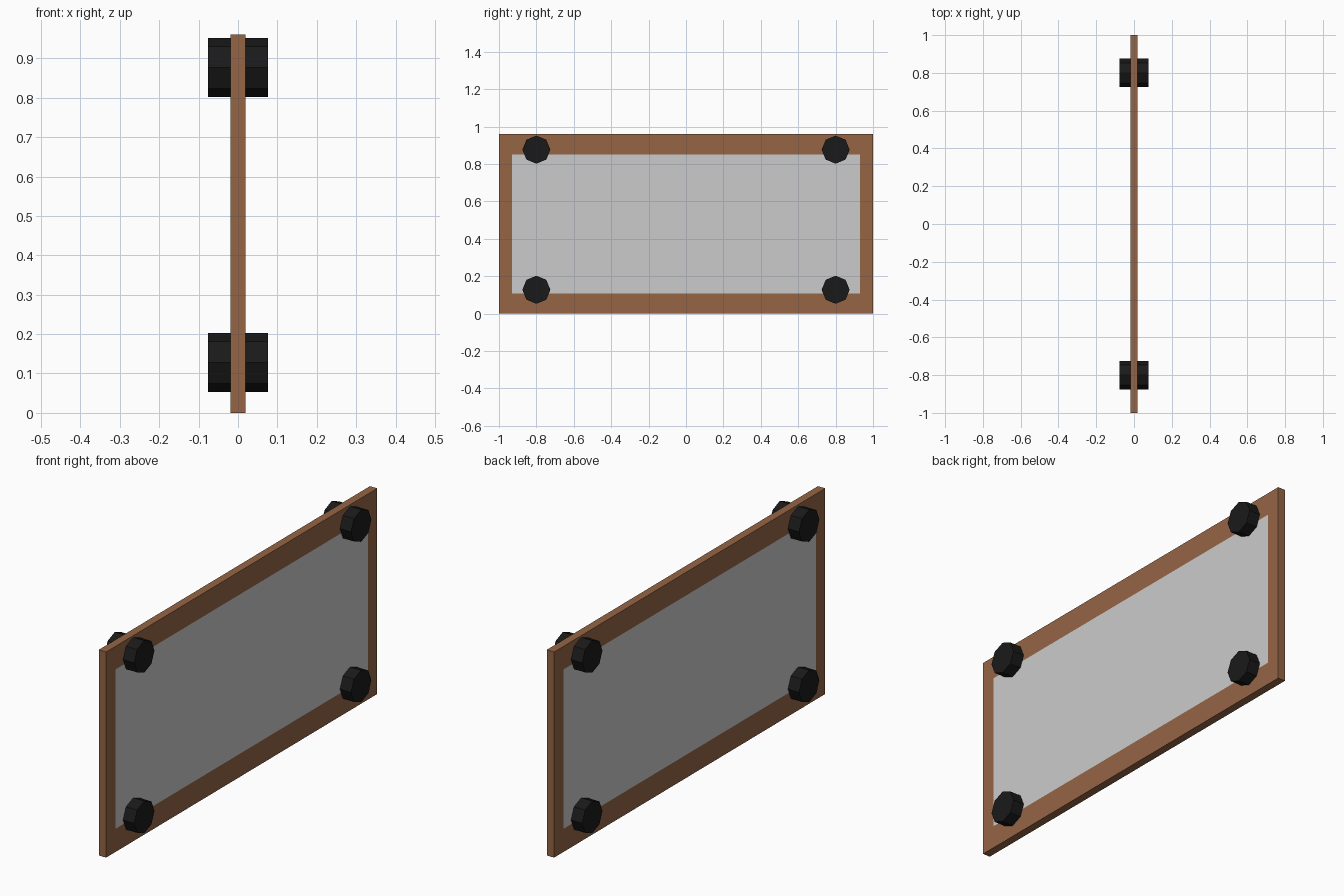
import bpy, bmesh, math
from mathutils import Matrix

if "Cube" in bpy.data.objects:
    bpy.data.objects.remove(bpy.data.objects["Cube"])

HALF_Y, HEIGHT, THICK = 1.0, 0.96, 0.038
INNER_Y, INNER_Z = 0.93, 0.372      # half sizes of the panel opening
MID_Z = HEIGHT / 2


def material(name, colour):
    mat = bpy.data.materials.new(name)
    mat.diffuse_color = (*colour, 1)
    mat.use_nodes = True
    mat.node_tree.nodes["Principled BSDF"].inputs["Base Color"].default_value = mat.diffuse_color
    return mat


def add_object(name, bm, mat=None):
    mesh = bpy.data.meshes.new(name)
    bmesh.ops.recalc_face_normals(bm, faces=bm.faces)
    bm.to_mesh(mesh)
    bm.free()
    if mat:
        mesh.materials.append(mat)
    obj = bpy.data.objects.new(name, mesh)
    bpy.context.collection.objects.link(obj)
    return obj


def box(size_x, size_y, size_z):
    bm = bmesh.new()
    bmesh.ops.create_cube(bm, size=1, matrix=Matrix.Translation((0, 0, MID_Z))
                          @ Matrix.Diagonal((size_x, size_y, size_z, 1)))
    return bm


brown = material("brown_wood", (0.30, 0.13, 0.06))
black = material("black_rubber", (0.01, 0.01, 0.01))

# Wooden frame: a slab with a rectangular opening cut through its thickness
bm = box(THICK, 2 * HALF_Y, HEIGHT)
sides = [f for f in bm.faces if abs(f.normal.x) > 0.9]
bmesh.ops.inset_individual(bm, faces=sides, thickness=0.05)
for face in sides:
    for v in face.verts:
        v.co.y = math.copysign(INNER_Y, v.co.y)
        v.co.z = MID_Z + math.copysign(INNER_Z, v.co.z - MID_Z)
rims = [e for f in sides for e in f.edges]
bmesh.ops.delete(bm, geom=sides, context='FACES_ONLY')
bmesh.ops.bridge_loops(bm, edges=rims)
add_object("frame", bm, brown)

# Grey panel flush with the frame
add_object("panel", box(THICK, 2 * INNER_Y, 2 * INNER_Z))

# Eight-sided bumpers running through the board near each corner
for y, side in ((-0.8, "left"), (0.8, "right")):
    for z, level in ((0.128, "lower"), (0.877, "upper")):
        bm = bmesh.new()
        bmesh.ops.create_cone(bm, cap_ends=True, segments=8, radius1=0.075,
                              radius2=0.075, depth=0.152,
                              matrix=Matrix.Translation((0, y, z))
                              @ Matrix.Rotation(math.pi / 2, 4, 'Y'))
        add_object(f"{level}_{side}_bumper", bm, black)
